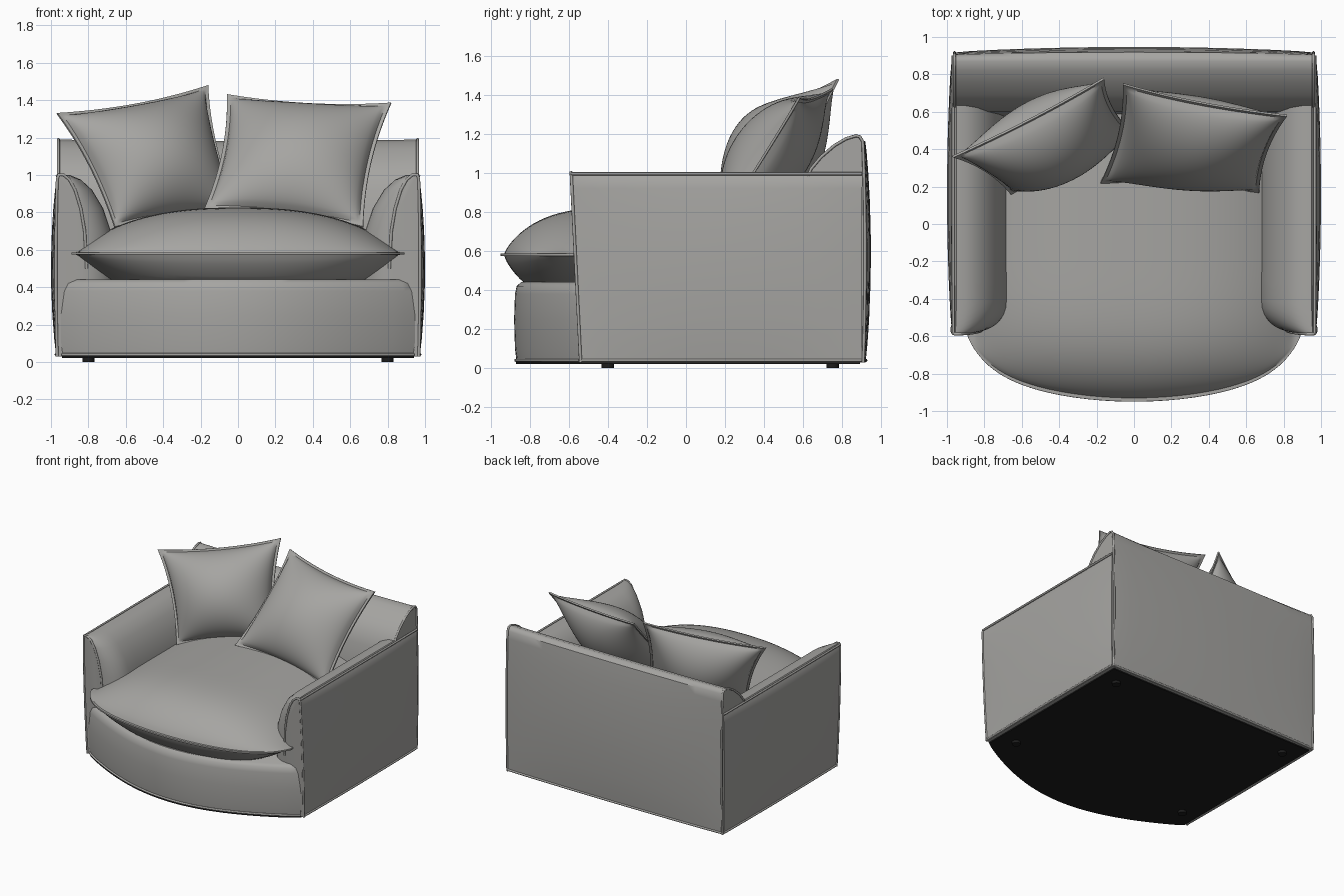
import bpy, bmesh, math
from mathutils import Vector

if "Cube" in bpy.data.objects:
    bpy.data.objects.remove(bpy.data.objects["Cube"], do_unlink=True)


def material(name, r, g, b):
    m = bpy.data.materials.new(name)
    m.use_nodes = True
    m.diffuse_color = (r, g, b, 1)
    bsdf = next(n for n in m.node_tree.nodes if n.type == 'BSDF_PRINCIPLED')
    bsdf.inputs["Base Color"].default_value = (r, g, b, 1)
    bsdf.inputs["Roughness"].default_value = 0.8
    return m


FABRIC = material("grey fabric", 0.38, 0.375, 0.36)
BLACK = material("black underside", 0.012, 0.012, 0.012)


def finish(name, bm, mat):
    bmesh.ops.recalc_face_normals(bm, faces=bm.faces)
    mesh = bpy.data.meshes.new(name)
    bm.to_mesh(mesh)
    bm.free()
    mesh.materials.append(mat)
    ob = bpy.data.objects.new(name, mesh)
    bpy.context.collection.objects.link(ob)
    return ob


def loft(name, rings, mat=FABRIC):
    """Skin closed rings of points and cap both ends."""
    bm = bmesh.new()
    rows = [[bm.verts.new(p) for p in ring] for ring in rings]
    n = len(rows[0])
    for a, b in zip(rows, rows[1:]):
        for i in range(n):
            j = (i + 1) % n
            bm.faces.new((a[i], a[j], b[j], b[i]))
    bm.faces.new(rows[0])
    bm.faces.new(rows[-1])
    return finish(name, bm, mat)


def pad(name, place, n=40):
    """Two sheets sewn along their rim; place(u, v, side) gives a point."""
    bm = bmesh.new()
    ticks = [math.sin(math.pi / 2 * (2 * i / n - 1)) for i in range(n + 1)]
    for side in (1, -1):
        g = [[bm.verts.new(place(u, v, side)) for u in ticks] for v in ticks]
        for j in range(n):
            for i in range(n):
                bm.faces.new((g[j][i], g[j][i + 1], g[j + 1][i + 1], g[j + 1][i]))
    bmesh.ops.remove_doubles(bm, verts=bm.verts, dist=0.0005)
    return finish(name, bm, FABRIC)


def piping(name, points, closed=False):
    cu = bpy.data.curves.new(name, 'CURVE')
    cu.dimensions = '3D'
    cu.bevel_depth = 0.008
    cu.bevel_resolution = 2
    cu.use_fill_caps = True
    sp = cu.splines.new('POLY')
    sp.points.add(len(points) - 1)
    for p, q in zip(sp.points, points):
        p.co = (*q, 1)
    sp.use_cyclic_u = closed
    cu.materials.append(FABRIC)
    ob = bpy.data.objects.new(name, cu)
    bpy.context.collection.objects.link(ob)


def swell(t):
    return math.sin(math.pi * min(max(t, 0), 1)) ** 0.7


# Base with a bowed front
def outline(scale, z):
    pts = []
    for i in range(33):
        x = 0.95 * (i / 16 - 1)
        bow = max(math.cos(math.pi / 2 * x / 0.95), 0) ** 0.9
        pts.append((x * scale, (-0.55 - 0.33 * bow) * scale, z))
    return pts + [(0.95 * scale, 0.9 * scale, z), (-0.95 * scale, 0.9 * scale, z)]


loft("base", [outline(s, z) for s, z in
              [(0.985, 0.03), (0.995, 0.1), (1, 0.25), (0.995, 0.38), (0.985, 0.42), (0.96, 0.44)]])
loft("bottom_cover", [outline(0.99, z) for z in (0.021, 0.032)], BLACK)
piping("base_piping", outline(0.99, 0.04)[:33])

# Arms: rolled top, rounded inner front corner, softly swollen outside
OUTER = [(0.965, z) for z in (0.03, 0.12, 0.25, 0.4, 0.55, 0.7, 0.82, 0.92, 0.98)]
ROLL = [(0.95, 1.003), (0.9, 1.0), (0.84, 0.975), (0.78, 0.92),
        (0.72, 0.82), (0.68, 0.7), (0.66, 0.5), (0.66, 0.03)]


def arm_point(side, x, z, y):
    t = (y + 0.59) / 1.49
    k = min(t * 1.49 / 0.17, 1)
    inset = 0.42 + 0.58 * math.sqrt(1 - (1 - k) ** 2)
    if x > 0.96:
        x += 0.008 * swell(z) + 0.027 * swell(z) * swell(t)
    else:
        x = 0.965 - (0.965 - x) * inset
    return (side * x, y + 0.05 * (1 - z) * max(1 - 2 * t, 0), z)


STATIONS = [-0.59 + 0.17 * (i / 8) ** 2 for i in range(9)] + [-0.42 + 0.11 * i for i in range(1, 13)]
for side, label in ((1, "left"), (-1, "right")):
    loft(label + "_arm", [[arm_point(side, x, z, y) for x, z in OUTER + ROLL] for y in STATIONS])
    piping(label + "_arm_front_piping",
           [arm_point(side, x, z, -0.588) for x, z in OUTER + ROLL[:-1]])
    piping(label + "_arm_top_piping", [arm_point(side, 0.965, 0.995, y) for y in STATIONS])
    piping(label + "_arm_bottom_piping", [arm_point(side, 0.965, 0.04, y) for y in STATIONS])

# Backrest: sloping rounded inside, swollen rear panel
REAR = [(0.905, z) for z in (0.03, 0.12, 0.25, 0.45, 0.65, 0.85, 1.0, 1.1)]
CREST = [(0.905, 1.16), (0.89, 1.185), (0.87, 1.19), (0.82, 1.175), (0.76, 1.14),
         (0.69, 1.08), (0.64, 1.02), (0.6, 0.92), (0.57, 0.7), (0.57, 0.03)]


def back_point(x, y, z):
    t = (x + 0.96) / 1.92
    if y > 0.9:
        y += 0.012 * swell(z / 1.15) + 0.03 * swell(t) * (0.3 + 0.7 * swell(z / 1.2))
    else:
        z -= 0.012 * swell(t) * max(z - 0.6, 0)
    return (x, y, z)


loft("backrest", [[back_point(-0.96 + 0.08 * i, y, z) for y, z in REAR + CREST] for i in range(25)])
for side, label in ((1, "left"), (-1, "right")):
    piping(label + "_back_piping", [back_point(side * 0.96, y, z) for y, z in REAR + CREST[:-2]])
piping("back_bottom_piping", [back_point(-0.96 + 0.08 * i, 0.905, 0.04) for i in range(25)])

# Seat cushion with a thin sewn flange
RIM = 0.965


def seat_point(u, v, side):
    x = 0.89 * u
    front = -0.6 - 0.35 * math.sqrt(1 - 0.96 * u * u) + 0.07 * u ** 8
    y = front + (0.64 - front) * (v + 1) / 2
    a, b = min(abs(u) / RIM, 1), min(max(-v, 0) / 0.975, 1)
    h = (1 - a ** 2.5) ** 0.8 * (1 - b ** 4) ** 0.8
    edge = 0.006 if abs(u) < 1 and abs(v) < 1 else 0
    top = 0.58 + edge + 0.24 * h
    return (x, y, top if side > 0 else max(0.432, 0.58 - edge - 0.27 * h))


pad("seat_cushion", seat_point, 56)


# Scatter cushions, each stretched between four corners
def scatter_cushion(name, corners, thick):
    tl, tr, br, bl = (Vector(c) for c in corners)
    normal = (tl - br).cross(tr - bl).normalized()
    if normal.y > 0:
        normal.negate()

    def place(u, v, side):
        s = (1 + u * (1 - 0.08 * (1 - v * v))) / 2
        t = (1 + v * (1 - 0.08 * (1 - u * u))) / 2
        p = bl.lerp(br, s).lerp(tl.lerp(tr, s), t)
        a, b = min(abs(u) / 0.95, 1), min(abs(v) / 0.95, 1)
        h = ((1 - a * a) * (1 - b * b)) ** 0.62
        edge = 0.006 if abs(u) < 1 and abs(v) < 1 else 0
        return p + normal * side * (edge + thick * h)

    pad(name, place)


scatter_cushion("right_scatter_cushion",
                [(-0.97, 0.36, 1.33), (-0.16, 0.78, 1.48), (0.0, 0.48, 0.8), (-0.66, 0.16, 0.72)], 0.22)
scatter_cushion("left_scatter_cushion",
                [(-0.06, 0.75, 1.43), (0.82, 0.58, 1.385), (0.67, 0.17, 0.72), (-0.18, 0.22, 0.82)], 0.19)

# Feet
for x in (-0.8, 0.8):
    for y in (-0.4, 0.75):
        bm = bmesh.new()
        bmesh.ops.create_cone(bm, cap_ends=True, segments=16, radius1=0.032, radius2=0.032, depth=0.03)
        bmesh.ops.translate(bm, verts=bm.verts, vec=(x, y, 0.015))
        finish(("front" if y < 0 else "back") + ("_left" if x > 0 else "_right") + "_foot", bm, BLACK)

# Smooth shading with crisp seams
bpy.ops.object.select_all(action='DESELECT')
for ob in bpy.context.scene.objects:
    if ob.type == 'MESH':
        ob.select_set(True)
        bpy.context.view_layer.objects.active = ob
bpy.ops.object.shade_smooth_by_angle(angle=math.radians(42))
